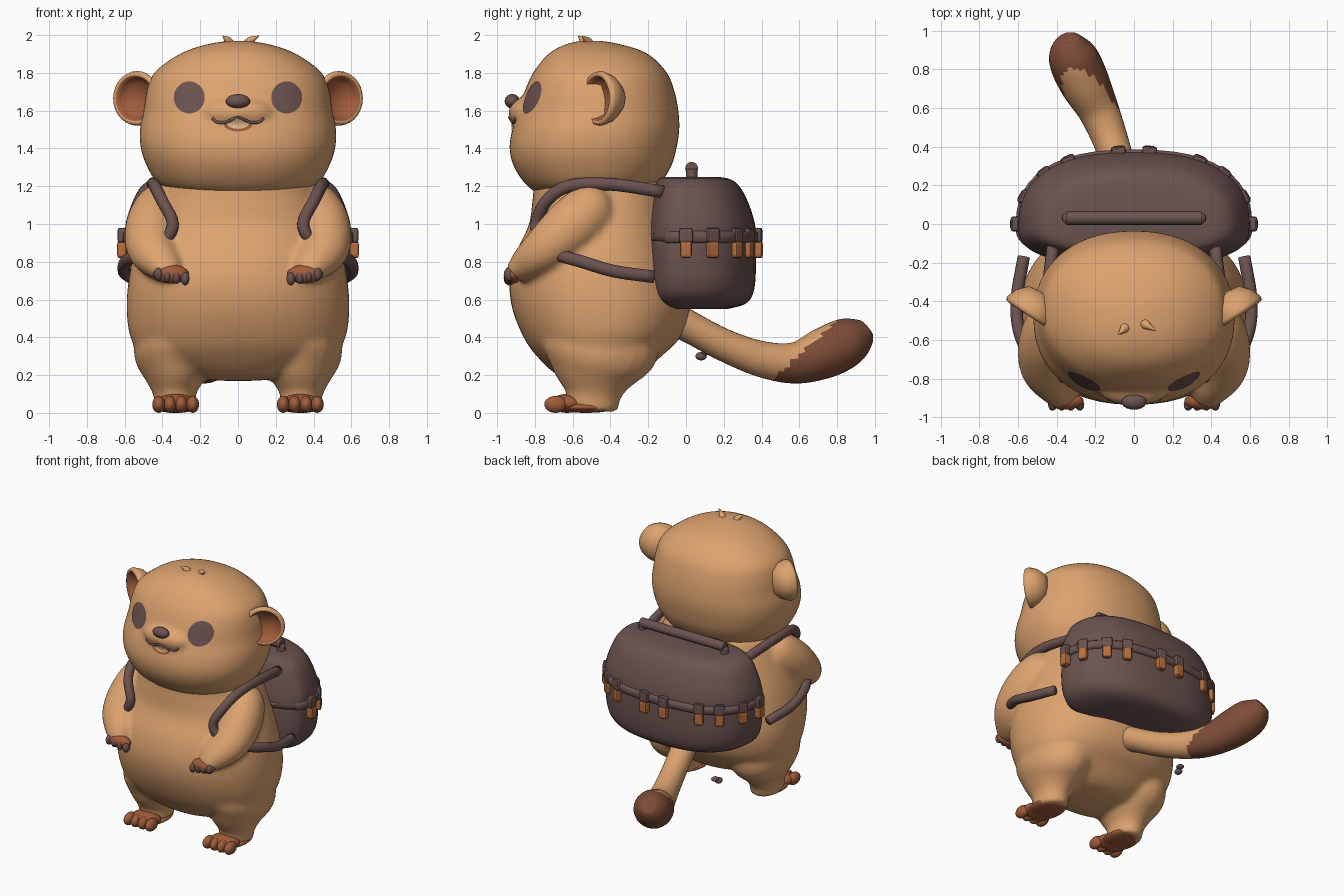
import bpy, bmesh, math
from mathutils import Vector
from mathutils.bvhtree import BVHTree

if "Cube" in bpy.data.objects:
    bpy.data.objects.remove(bpy.data.objects["Cube"])


def material(name, rgb):
    lin = [((c / 255 + 0.055) / 1.055) ** 2.4 for c in rgb] + [1]
    m = bpy.data.materials.new(name)
    m.use_nodes = True
    m.diffuse_color = lin
    bsdf = m.node_tree.nodes["Principled BSDF"]
    bsdf.inputs["Base Color"].default_value = lin
    bsdf.inputs["Roughness"].default_value = 0.8
    return m


FUR = material("tan fur", (221, 163, 111))
RUST = material("rust skin", (160, 92, 58))
BROWN = material("tail brown", (126, 77, 56))
DARK = material("charcoal brown", (108, 83, 80))
ORANGE = material("orange leather", (186, 110, 62))
CREAM = material("mouth cream", (232, 186, 140))


# ---- helpers ----
def interpolate(keys, steps):
    """Catmull-Rom through keys of any length."""
    k = [Vector(p) for p in keys]
    k = [k[0] * 2 - k[1]] + k + [k[-1] * 2 - k[-2]]
    out = []
    for a, b, c, d in zip(k, k[1:], k[2:], k[3:]):
        for i in range(steps):
            t = i / steps
            out.append((b * 2 + (c - a) * t + (a * 2 - b * 5 + c * 4 - d) * t * t
                        + (b * 3 - a - c * 3 + d) * t ** 3) / 2)
    return out + [k[-2]]


def skin(bm, rings):
    """Close a list of equal rings into a capped surface."""
    vs = [[bm.verts.new(p) for p in r] for r in rings]
    n = len(vs[0])
    faces = [bm.faces.new((a[i], a[(i + 1) % n], b[(i + 1) % n], b[i]))
             for a, b in zip(vs, vs[1:]) for i in range(n)]
    return faces + [bm.faces.new(vs[0][::-1]), bm.faces.new(vs[-1])]


def circle(n, power=2):
    for i in range(n):
        c, s = math.cos(math.tau * i / n), math.sin(math.tau * i / n)
        yield (math.copysign(abs(c) ** (2 / power), c), math.copysign(abs(s) ** (2 / power), s))


def loft(bm, keys, mid=None, power=2.2, steps=3, n=48):
    """Horizontal sections: height, half width, front y, back y."""
    rings = []
    for z, rx, yf, yb in interpolate(keys, steps):
        m = (yf + yb) / 2 if mid is None else mid
        rings.append([(rx * c, m + s * ((yb - m) if s > 0 else (m - yf)), z)
                      for c, s in circle(n, power)])
    return skin(bm, rings)


def tube(bm, keys, steps=5, n=20):
    """Swept ellipse: x, y, z, radius across, radius along."""
    pts = interpolate(keys, steps)
    rings = []
    for i, p in enumerate(pts):
        tan = (pts[min(i + 1, len(pts) - 1)] - pts[max(i - 1, 0)])
        tan = Vector(tan[:3]).normalized()
        v = tan.cross(Vector((1, 0, 0))).normalized()
        u = v.cross(tan)
        rings.append([Vector(p[:3]) + u * c * p[3] + v * s * p[4] for c, s in circle(n)])
    return skin(bm, rings)


def ball(bm, centre, radii):
    vs = bmesh.ops.create_uvsphere(bm, u_segments=20, v_segments=12, radius=1)["verts"]
    for v in vs:
        v.co = Vector(a + b * r for a, b, r in zip(centre, v.co, radii))


def finish(bm, name, *mats, fuse=0, smooth=True):
    bmesh.ops.recalc_face_normals(bm, faces=bm.faces[:])
    for f in bm.faces:
        f.smooth = smooth
    mesh = bpy.data.meshes.new(name)
    bm.to_mesh(mesh)
    bm.free()
    for m in mats:
        mesh.materials.append(m)
    ob = bpy.data.objects.new(name, mesh)
    bpy.context.collection.objects.link(ob)
    if fuse:
        r = ob.modifiers.new("fuse", "REMESH")
        r.mode, r.voxel_size, r.use_smooth_shade = "VOXEL", 0.018, True
        s = ob.modifiers.new("soften", "SMOOTH")
        s.factor, s.iterations = 0.5, fuse
    return ob


def box(name, loc, size, angle, mat):
    bm = bmesh.new()
    bmesh.ops.create_cube(bm, size=1)
    ob = finish(bm, name, mat, smooth=False)
    ob.location, ob.scale, ob.rotation_euler.z = loc, size, angle
    b = ob.modifiers.new("round", "BEVEL")
    b.width, b.segments = 0.2, 2


# ---- body with legs and arms fused ----
bm = bmesh.new()
loft(bm, [(.17, .1, -.55, -.38), (.2, .3, -.68, -.25), (.3, .5, -.79, -.13), (.4, .57, -.86, -.03),
          (.55, .59, -.92, .02), (.7, .58, -.935, 0), (.85, .55, -.9, -.03), (1, .5, -.83, -.07),
          (1.15, .44, -.81, -.1), (1.25, .38, -.78, -.16), (1.3, .1, -.55, -.4)])
for s in (-1, 1):
    tube(bm, [(s * .33, -.5, .02, .11, .14), (s * .335, -.49, .1, .115, .15),
              (s * .335, -.48, .2, .17, .23), (s * .335, -.46, .32, .22, .31),
              (s * .3, -.45, .45, .2, .3)])
    tube(bm, [(s * .38, -.42, 1.14, .05, .05), (s * .41, -.48, 1.1, .12, .13),
              (s * .455, -.6, .99, .14, .15), (s * .455, -.74, .87, .135, .125),
              (s * .39, -.86, .78, .1, .085), (s * .36, -.93, .74, .06, .04)])
finish(bm, "body", FUR, fuse=8)

# ---- head with muzzle ----
bm = bmesh.new()
loft(bm, [(1.14, .25, -.75, -.25), (1.2, .41, -.84, -.15), (1.3, .48, -.91, -.08), (1.4, .515, -.935, -.05),
          (1.5, .52, -.92, -.035), (1.6, .5, -.885, -.04), (1.7, .485, -.855, -.06), (1.8, .445, -.81, -.1),
          (1.9, .31, -.73, -.2), (1.95, .17, -.64, -.34), (1.97, .05, -.56, -.45)])
ball(bm, (0, -.85, 1.59), (.19, .09, .08))
head = finish(bm, "head", FUR, fuse=6)
bpy.context.view_layer.update()
surface = BVHTree.FromObject(head, bpy.context.evaluated_depsgraph_get())


def on_face(x, z, lift):
    hit = surface.ray_cast(Vector((x, -3, z)), Vector((0, 1, 0)))[0]
    return Vector((x, hit.y - lift, z))


def plate(name, x, z, rx, rz, mat, lift=.006, rings=5, n=28):
    bm = bmesh.new()
    skin(bm, [[on_face(x + c * rx * k / rings, z + s * rz * k / rings, lift) for c, s in circle(n)]
              for k in range(rings, 0, -1)][:])
    big = max(bm.faces, key=lambda f: len(f.verts) * f.calc_area())
    bm.faces.remove(big)  # hidden back of the plate
    ob = finish(bm, name, mat)
    if sum(p.normal.y for p in ob.data.polygons) > 0:
        ob.data.flip_normals()


# ---- face ----
for s, side in ((-1, "right"), (1, "left")):
    plate(side + "_eye", s * .258, 1.67, .082, .085, DARK)
plate("mouth_rim", 0, 1.528, .075, .038, RUST, .004)
plate("tongue", 0, 1.532, .058, .028, CREAM, .007)
bm = bmesh.new()
tube(bm, [(*on_face(x, z, .002), .008, .008) for x, z in
          ((-.135, 1.56), (-.11, 1.54), (-.06, 1.54), (0, 1.565), (.06, 1.54), (.11, 1.54), (.135, 1.56))], n=8)
finish(bm, "mouth_line", DARK)
bm = bmesh.new()
ball(bm, (0, -.92, 1.65), (.065, .04, .038))
finish(bm, "nose", DARK)

# ---- ears: dished bowls turned forward and outward ----
for s, side in ((-1, "right"), (1, "left")):
    bm = bmesh.new()
    axis = Vector((s * .55, -.83, 0)).normalized()
    across = axis.cross(Vector((0, 0, 1)))
    centre = Vector((s * .525, -.44, 1.665))
    profile = [(.02, -.1), (.08, -.09), (.125, -.04), (.145, .015), (.14, .035), (.12, .04),
               (.108, .015), (.085, -.02), (.01, -.03)]
    faces = skin(bm, [[centre + axis * d + across * c * r + Vector((0, 0, t * r)) for c, t in circle(28)]
                      for r, d in profile])
    for f in faces:
        f.material_index = int(faces.index(f) >= 28 * 5 and f != faces[-2])
    finish(bm, side + "_ear", FUR, RUST)

# ---- tuft of hair ----
bm = bmesh.new()
for x, y, lean in ((-.05, -.54, -.03), (.06, -.52, .05)):
    tube(bm, [(x, y, 1.93, .035, .035), (x, y, 1.965, .025, .025), (x + lean, y - .03, 1.995, .003, .003)], n=8)
finish(bm, "hair_tuft", FUR)

# ---- hands and feet ----
for s, side in ((-1, "right"), (1, "left")):
    bm = bmesh.new()
    ball(bm, (s * .355, -.915, .735), (.095, .045, .05))
    finish(bm, side + "_hand", RUST)
    bm = bmesh.new()
    for i in range(4):
        ball(bm, (s * (.28 + .047 * i), -.935, .71 + .008 * i), (.023, .03, .035))
    finish(bm, side + "_claws", DARK)
    bm = bmesh.new()
    ball(bm, (s * .33, -.53, .03), (.115, .165, .03))
    ball(bm, (s * .33, -.63, .05), (.11, .09, .05))
    for i in range(4):
        ball(bm, (s * (.24 + .06 * i), -.69, .045), (.034, .06, .045))
    finish(bm, side + "_foot", RUST)

# ---- tail with darker end ----
bm = bmesh.new()
faces = tube(bm, [(.03, -.12, .52, .1, .1), (0, 0, .465, .09, .085), (-.05, .2, .36, .085, .085),
                  (-.11, .4, .285, .09, .095), (-.18, .58, .265, .105, .11), (-.26, .74, .32, .13, .135),
                  (-.32, .87, .385, .125, .125), (-.345, .95, .43, .07, .07), (-.35, .965, .44, .02, .02)],
             steps=8, n=28)
for f in faces:
    c = f.calc_center_median()
    f.material_index = int(c.y - 1.1 * (c.z - .18) > .46)
finish(bm, "tail", FUR, BROWN)

# ---- backpack: pouch, flap, belt and handle ----
bm = bmesh.new()
loft(bm, [(.55, .36, -.08, .22), (.575, .47, -.17, .31), (.63, .555, -.21, .355), (.75, .59, -.22, .37),
          (.95, .59, -.22, .365)], mid=-.02, power=2.5)
finish(bm, "pack_pouch", DARK)
bm = bmesh.new()
loft(bm, [(.91, .6, -.22, .375), (1, .595, -.21, .365), (1.1, .565, -.19, .335), (1.19, .52, -.17, .29),
          (1.235, .46, -.15, .24), (1.25, .38, -.12, .17)], mid=-.02, power=2.5)
finish(bm, "pack_flap", DARK)
bm = bmesh.new()
loft(bm, [(.9, .6, -.2, .37), (.91, .612, -.2, .385), (.95, .612, -.2, .385), (.965, .595, -.2, .37)],
     mid=-.02, power=2.5, steps=1)
finish(bm, "pack_belt", DARK)
bm = bmesh.new()
tube(bm, [(-.345, .03, 1.22, .03, .03), (-.34, .03, 1.28, .03, .03), (-.29, .031, 1.3, .03, .03),
          (0, .03, 1.3, .03, .03), (.29, .031, 1.3, .03, .03), (.34, .03, 1.28, .03, .03),
          (.345, .03, 1.22, .03, .03)][:1] + [(-.34, .03, 1.29, .03, .03)], n=12)
tube(bm, [(.345, .03, 1.22, .03, .03), (.34, .03, 1.29, .03, .03)], n=12)
finish(bm, "handle_posts", DARK)
bm = bmesh.new()
bmesh.ops.create_cone(bm, cap_ends=True, segments=16, radius1=.034, radius2=.034, depth=.7)
for v in bm.verts:
    v.co = Vector((v.co.z, v.co.x + .03, v.co.y + 1.295))
finish(bm, "handle_bar", DARK, smooth=False)

# ---- buckle tabs around the belt ----
for s, side in ((-1, "right"), (1, "left")):
    for i, (x, y) in enumerate(((.08, .38), (.34, .33), (.465, .265), (.57, .14), (.615, 0))):
        turn = math.atan2(y / .16, s * x / .37) - math.pi / 2
        box(f"{side}_tab_loop_{i}", (s * x, y, .94), (.075, .045, .08), turn, DARK)
        box(f"{side}_tab_{i}", (s * x, y, .865), (.062, .05, .09), turn, ORANGE)

# ---- shoulder straps ----
for s, side in ((-1, "right"), (1, "left")):
    bm = bmesh.new()
    path = [(.42, -.12, 1.17), (.45, -.4, 1.21), (.44, -.62, 1.2), (.4, -.74, 1.12), (.345, -.79, 1),
            (.4, -.77, .9), (.53, -.68, .84), (.595, -.55, .8), (.605, -.38, .75), (.57, -.17, .72)]
    tube(bm, [(s * x, y, z, .032, .034) for x, y, z in path], n=14)
    finish(bm, side + "_strap", DARK)

# ---- loose scrap hanging below the pack ----
bm = bmesh.new()
ball(bm, (-.33, .08, .3), (.025, .03, .022))
ball(bm, (-.32, .11, .32), (.025, .03, .015))
finish(bm, "loose_scrap", DARK)
